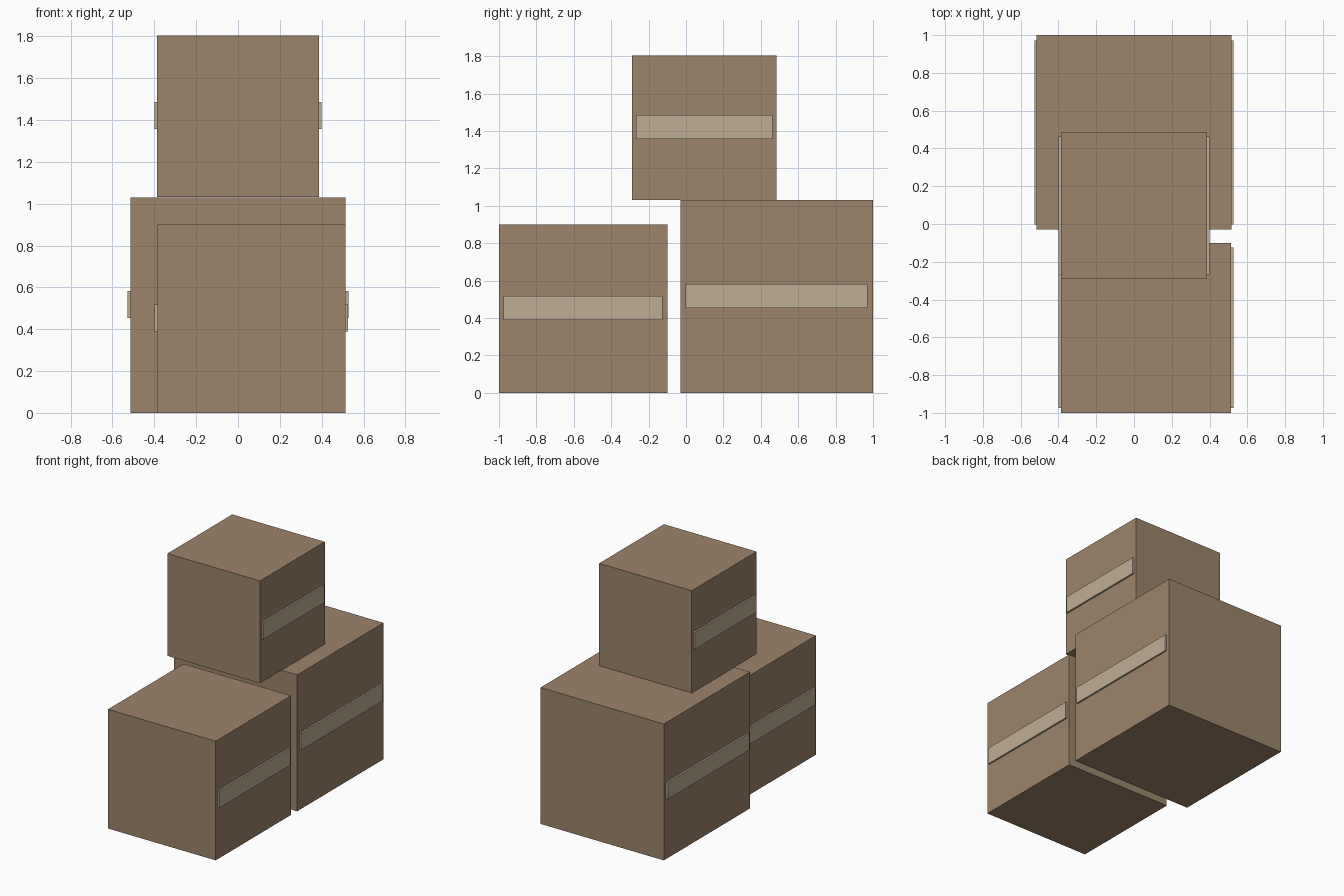
import bpy
import bmesh
from mathutils import Vector

if "Cube" in bpy.data.objects:
    bpy.data.objects.remove(bpy.data.objects["Cube"], do_unlink=True)


def make_material(name, rgb):
    mat = bpy.data.materials.new(name)
    mat.use_nodes = True
    color = (*rgb, 1.0)
    mat.diffuse_color = color
    bsdf = next(n for n in mat.node_tree.nodes if n.type == 'BSDF_PRINCIPLED')
    bsdf.inputs["Base Color"].default_value = color
    bsdf.inputs["Roughness"].default_value = 0.9
    return mat


cardboard = make_material("cardboard brown", (0.335, 0.23, 0.142))
tape = make_material("tape beige", (0.53, 0.42, 0.295))


def block(name, low, high, mat):
    """Axis-aligned box between two corners."""
    low, high = Vector(low), Vector(high)
    mesh = bpy.data.meshes.new(name)
    bm = bmesh.new()
    bmesh.ops.create_cube(bm, size=1)
    bmesh.ops.scale(bm, vec=high - low, verts=bm.verts)
    bm.to_mesh(mesh)
    bm.free()
    mesh.materials.append(mat)
    obj = bpy.data.objects.new(name, mesh)
    obj.location = (low + high) / 2
    bpy.context.collection.objects.link(obj)
    return obj


TAPE_OUT = 0.013     # how far the tape stands proud of the carton
TAPE_HALF = 0.064    # half the tape width


def carton(name, center_x, center_y, base, size):
    """Cubic carton with a tape strip around the middle of each x side."""
    half = size / 2
    block(name, (center_x - half, center_y - half, base),
          (center_x + half, center_y + half, base + size), cardboard)
    middle = base + half + 0.003
    reach = half * 0.945
    for side, sign in (("left", 1), ("right", -1)):
        face = center_x + sign * half
        xs = sorted((face - sign * 0.005, face + sign * TAPE_OUT))
        block(f"{name}_tape_{side}",
              (xs[0], center_y - reach, middle - TAPE_HALF),
              (xs[1], center_y + reach, middle + TAPE_HALF), tape)


# Two cartons on the floor, one stacked across them
carton("rear_carton", 0, 0.485, 0, 1.03)
carton("front_carton", 0.064, -0.55, 0, 0.90)
carton("top_carton", 0, 0.097, 1.032, 0.773)
